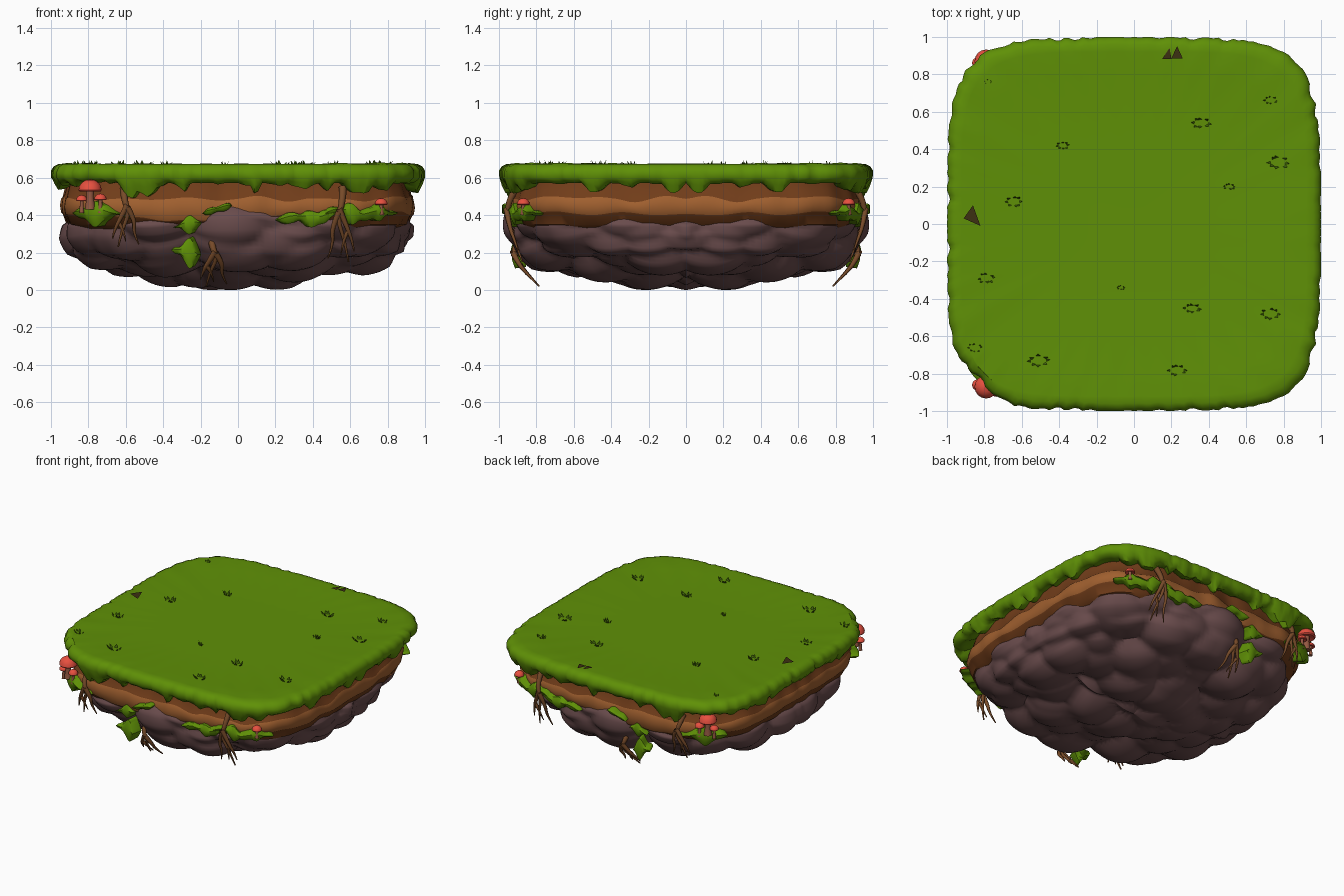
import bpy, random
from math import sin, cos, pi, radians, exp
from mathutils import Vector, noise

random.seed(4)
if "Cube" in bpy.data.objects:
    bpy.data.objects.remove(bpy.data.objects["Cube"])


def material(name, *rgb):
    m = bpy.data.materials.new(name)
    m.use_nodes = True
    m.diffuse_color = (*rgb, 1)
    m.node_tree.nodes["Principled BSDF"].inputs["Base Color"].default_value = (*rgb, 1)
    return m


GRASS = material("grass green", .115, .28, .002)
TUFT = material("dark leaf green", .055, .14, .003)
DARK = material("dark earth", .165, .046, .01)
LIGHT = material("light earth", .35, .115, .028)
ROCK = material("rock", .142, .071, .072)
ROOT = material("root bark", .185, .07, .022)
CAP = material("mushroom red", .8, .08, .05)
STEM = material("mushroom stem", .3, .1, .055)
CHIP = material("bark chip", .045, .029, .006)


def make(name, verts, faces, mats, ids=None, smooth=None):
    me = bpy.data.meshes.new(name)
    me.from_pydata(verts, [], faces)
    for m in mats:
        me.materials.append(m)
    if ids:
        me.polygons.foreach_set("material_index", ids)
    me.validate()
    ob = bpy.data.objects.new(name, me)
    bpy.context.collection.objects.link(ob)
    if smooth:
        bpy.ops.object.select_all(action='DESELECT')
        ob.select_set(True)
        bpy.context.view_layer.objects.active = ob
        bpy.ops.object.shade_smooth_by_angle(angle=radians(smooth))


def rim(a, n):
    """Point on a unit rounded square; n=2 gives a circle."""
    c, s = cos(a), sin(a)
    k = (abs(c) ** n + abs(s) ** n) ** (-1 / n)
    return Vector((c * k, s * k, 0))


def loft(name, rows, mats, rule=lambda i: 0, seg=200, span=None, n=4.5,
         centre=(0, 0, 0), warp=None, smooth=45):
    """Sweep rows of (radius, z), listed from top to bottom, around the rim."""
    a0, a1 = span or (0, 2 * pi)
    cols = seg + 1 if span else seg
    verts, faces, ids = [], [], []
    for j in range(cols):
        p = rim(a0 + (a1 - a0) * j / seg, n)
        column = rows(p, j / seg)
        for r, z in column:
            v = p * r + Vector((0, 0, z))
            verts.append((warp(v) if warp else v) + Vector(centre))
    h = len(column)
    for j in range(seg):
        k = (j + 1) % cols
        for i in range(h - 1):
            faces.append((j * h + i, j * h + i + 1, k * h + i + 1, k * h + i))
            ids.append(rule(i))
    make(name, verts, faces, mats, ids, smooth)


def wobble(p, f, seed=0):
    return noise.noise(Vector((p.x * f + seed, abs(p.y) * f, seed)))


def bump(x, centre, width):
    return exp(-((x - centre) / width) ** 2)


# Grass slab with a ragged hanging edge
def grass_rows(p, t):
    teeth = max(0, wobble(p, 7)) * .11 + max(0, wobble(p, 15, 3)) * .07
    low = .572 - teeth
    if abs(p.y) > abs(p.x) - .1:
        low += .02 * bump(p.x, -.82, .1) - .07 * bump(p.x, -.6, .04) - .03 * bump(p.x, .37, .05)
    dent = .045 * bump(p.x, -.83, .14) * bump(p.y, -.83, .14)
    k = 1 - .035 * abs(wobble(p, 11, 5)) - dent
    lip = .632 + .015 * wobble(p, 8, 7)
    top = [(0, .664), (.4, .664), (.8, .667), (.92, .675 + .01 * wobble(p, 6, 8))]
    edge = [(.96, .673), (.985, .66), (1, lip), (.998, .6), (.985, (low + .6) / 2),
            (.965, low), (.935, low + .004), (.87, low + .03)]
    return top + [(r * k, z) for r, z in edge]


loft("grass_slab", grass_rows, [GRASS], seg=280, n=4.9, smooth=50)


# Layered earth wall, the lighter seam standing slightly proud
def earth_rows(p, t):
    k = 1 + .02 * wobble(p, 6, 2)
    a = .487 + .035 * wobble(p, 5, 9)
    b = .405 + .04 * wobble(p, 4, 4) - .03 * (abs(p.y) > .85) * bump(p.x, -.3, .4)
    return [(r * k, z) for r, z in
            [(.885, .64), (.91, .56), (.926, a + .008), (.934, a), (.94, (a + b) / 2),
             (.934, b), (.926, b - .008), (.905, .35), (.85, .325)]]


loft("earth_wall", earth_rows, [DARK, LIGHT], lambda i: int(2 < i < 5), n=4.3)

# Lumpy rock bowl, rounder in plan towards the bottom
PROFILE = [(.88, .385), (.92, .35), (.925, .29), (.89, .21), (.8, .145),
           (.66, .1), (.5, .075), (.33, .045), (.15, .04), (0, .04)]


def rock_rows(p, t):
    rise = .075 * bump(p.x, 0, .27) * (abs(p.y) > .7)
    corner = min(abs(p.x), abs(p.y)) ** 2
    out = []
    for i, ((r0, z0), (r1, z1)) in enumerate(zip(PROFILE, PROFILE[1:])):
        for s in range(5):
            f = s / 5
            lift = rise * max(0, 1 - (i + f) / 3)
            r = (r0 + (r1 - r0) * f + lift * .6) * (1 - corner * min(.24, .06 * (i + f)))
            out.append((r, z0 + (z1 - z0) * f + lift))
    return out + [PROFILE[-1]]


def lumps(v):
    q = Vector((v.x * 3.5 + 1, abs(v.y) * 3.5, v.z * 4.8))
    d = noise.voronoi(q)[0][0]
    normal = Vector((v.x * .45, v.y * .45, (v.z - .4) * 2)).normalized()
    w = v + normal * .12 * (.36 - 1.2 * d * d)
    w.z = max(w.z, 0)
    return w


loft("rock_bowl", rock_rows, [ROCK], n=4, warp=lumps, smooth=60)


# Moss patches, roots and mushrooms repeat on front and back
def moss(name, a0, a1, z0, z1, half, out, side):
    span = (radians(a0), radians(a1)) if side < 0 else (radians(-a1), radians(-a0))

    def rows(p, t):
        u = t if side < 0 else 1 - t
        h = half * (sin(pi * u) ** .7 if 0 < u < 1 else 0) * (1 + 1.2 * wobble(p, 13, 6))
        z = z0 + (z1 - z0) * u + .02 * wobble(p, 8, 1)
        return [(out - .08, z + h), (out - .015, z + h * .9), (out, z + h * .3),
                (out - .005, z - h * .5), (out - .02, z - h), (out - .08, z - h * .9)]
    loft(name, rows, [GRASS], seg=30, span=span)


ROOT_SHAPE = [
    (1, [(0, .05, .05), (0, 0, -.15), (.03, -.01, -.4), (-.01, 0, -.7), (-.03, 0, -1)]),
    (.8, [(.02, -.01, -.25), (-.02, -.01, -.5), (-.05, 0, -.7), (-.06, 0, -.85)]),
    (.8, [(.02, -.01, -.3), (.06, -.01, -.52), (.05, 0, -.75), (.08, 0, -.95)]),
    (.6, [(-.03, 0, -.55), (0, -.01, -.7), (.01, 0, -.9)]),
]


def root(name, x, y, z, length, lean, flip, side):
    cu = bpy.data.curves.new(name, 'CURVE')
    cu.dimensions = '3D'
    cu.bevel_depth = .022
    cu.bevel_resolution = 1
    cu.resolution_u = 4
    for size, path in ROOT_SHAPE:
        sp = cu.splines.new('NURBS')
        sp.points.add(len(path) - 1)
        sp.use_endpoint_u = True
        sp.order_u = 3
        for i, (px, py, pz) in enumerate(path):
            depth = y - py - lean * pz * pz
            sp.points[i].co = (x + flip * px, side * depth, z + pz * length, 1)
            sp.points[i].radius = size * (1 - .8 * i / (len(path) - 1))
    cu.materials.append(ROOT)
    bpy.context.collection.objects.link(bpy.data.objects.new(name, cu))


def mushroom(name, x, y, z, r, foot):
    def rows(p, t):
        cap = [(r * sin(a), z + r * .9 * cos(a)) for a in (0, .4, .8, 1.2, 1.6)]
        return cap + [(r * .9, z - r * .15), (r * .35, z), (r * .3, z - r * .6),
                      (r * .45, foot), (0, foot)]
    loft(name, rows, [CAP, STEM], lambda i: int(i > 5), seg=16, n=2, centre=(x, y, 0))


for side, word in ((-1, "front"), (1, "back")):
    moss(word + "_corner_moss", -139, -121, .41, .40, .055, .975, side)
    moss(word + "_middle_moss", -110, -102, .335, .36, .035, .955, side)
    moss(word + "_upper_moss", -101, -92, .41, .455, .026, .985, side)
    moss(word + "_long_moss", -78, -60, .375, .40, .036, .965, side)
    moss(word + "_end_moss", -64, -43, .415, .415, .04, .97, side)
    moss(word + "_hanging_moss", -111, -103, .215, .19, .062, .935, side)
    root(word + "_right_root", -.61, .95, .53, .30, .05, 1, side)
    root(word + "_left_root", .56, .955, .53, .38, .08, -1, side)
    root(word + "_low_root", -.14, .925, .27, .25, .14, 1, side)
    mushroom(word + "_large_mushroom", -.79, side * .87, .535, .062, .43)
    mushroom(word + "_small_mushroom", -.835, side * .86, .48, .03, .41)
    mushroom(word + "_side_mushroom", -.735, side * .89, .485, .033, .41)
    mushroom(word + "_lone_mushroom", .765, side * .87, .46, .034, .40)

# Leaf tufts: rings of low blades on the lawn
TUFTS = [(-.78, .76, .02), (-.38, .42, .035), (.36, .54, .05), (.73, .66, .035),
         (.77, .33, .06), (.51, .2, .03), (-.64, .12, .045), (-.79, -.29, .045),
         (-.07, -.34, .02), (.31, -.45, .045), (.73, -.48, .05), (-.85, -.66, .04),
         (-.51, -.73, .055), (.23, -.78, .05)]
verts, faces = [], []
for x, y, r in TUFTS:
    for i in range(8):
        a = 2 * pi * i / 8 + random.uniform(-.25, .25)
        out = Vector((cos(a), sin(a) * .55, 0))
        along = Vector((-sin(a), cos(a) * .55, 0)) * r * .3
        base = Vector((x, y, .662)) + out * r * random.uniform(.55, .75)
        tip = base + out * r * .45 + Vector((0, 0, random.uniform(.018, .034)))
        k = len(verts)
        verts += [base - along, base + along, tip]
        faces.append((k, k + 1, k + 2))
make("leaf_tufts", verts, faces, [TUFT])

# Bark chips lying on the lawn
CHIPS = [[(.15, .88), (.2, .88), (.19, .94)], [(.2, .885), (.26, .885), (.23, .95)],
         [(-.91, .03), (-.82, -.01), (-.86, .1)]]
chips = [(x, y, .682) for tri in CHIPS for x, y in tri]
make("bark_chips", chips, [(k, k + 1, k + 2) for k in (0, 3, 6)], [CHIP])
